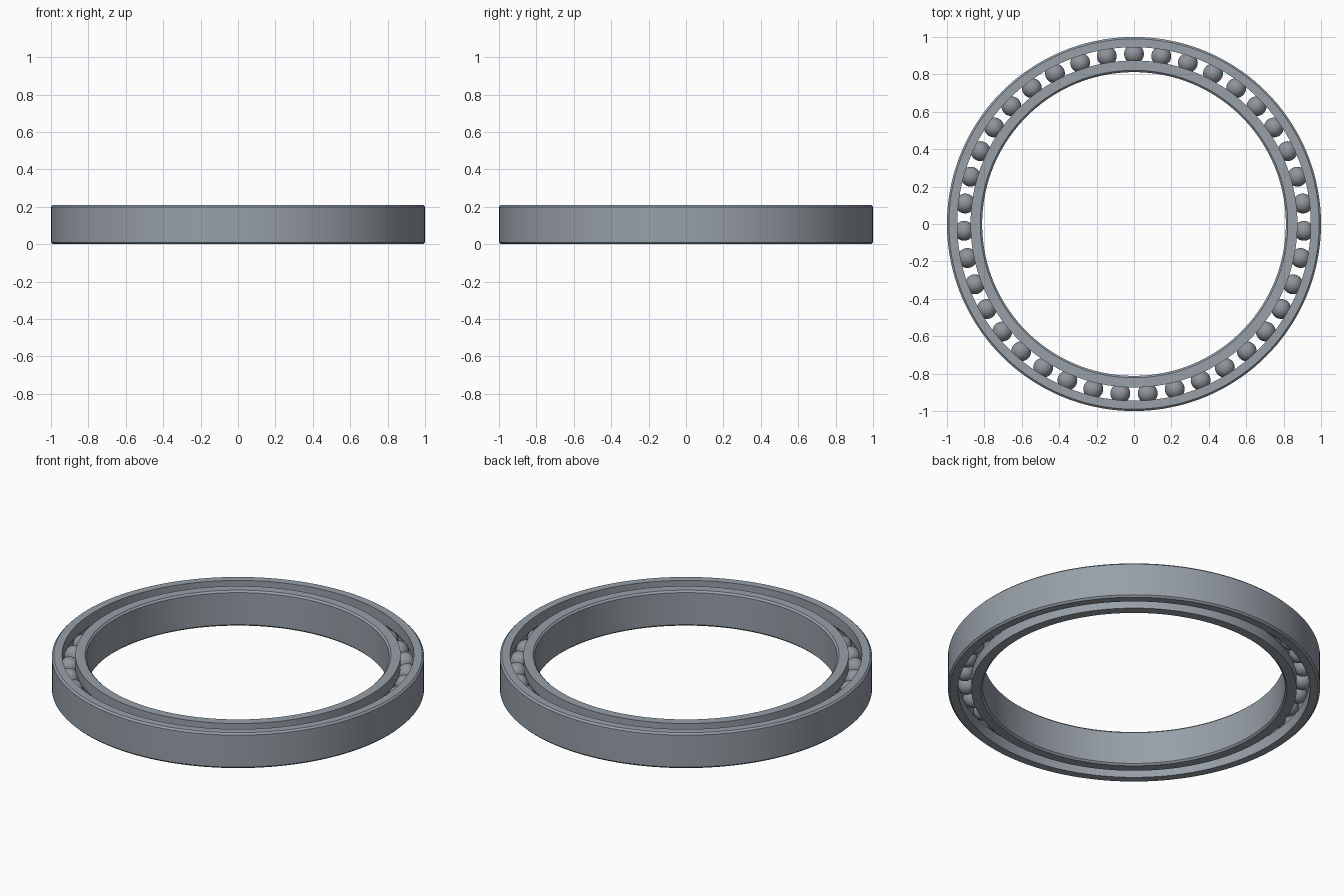
import bpy, bmesh, math
from mathutils import Matrix

if "Cube" in bpy.data.objects:
    bpy.data.objects.remove(bpy.data.objects["Cube"], do_unlink=True)

HEIGHT = 0.21
MID = HEIGHT / 2
CHAMFER = 0.01
PITCH = 0.909        # radius of the circle the balls run on
BALL = 0.053         # ball radius
BALL_COUNT = 39
SEGMENTS = 144


def material(name, colour):
    mat = bpy.data.materials.new(name)
    mat.use_nodes = True
    mat.diffuse_color = (*colour, 1)
    mat.node_tree.nodes["Principled BSDF"].inputs["Base Color"].default_value = (*colour, 1)
    return mat


def finish(bm, name, mat):
    bmesh.ops.recalc_face_normals(bm, faces=bm.faces)
    mesh = bpy.data.meshes.new(name)
    bm.to_mesh(mesh)
    bm.free()
    mesh.materials.append(mat)
    obj = bpy.data.objects.new(name, mesh)
    bpy.context.collection.objects.link(obj)
    bpy.ops.object.select_all(action="DESELECT")
    obj.select_set(True)
    bpy.context.view_layer.objects.active = obj
    bpy.ops.object.shade_smooth_by_angle(angle=math.radians(30))
    return obj


def race(name, wall, lip, mat):
    """Ring with a chamfered wall on one side and a ball groove on the lip side."""
    inward = math.copysign(CHAMFER, lip - wall)
    profile = [(wall + inward, 0), (wall, CHAMFER),
               (wall, HEIGHT - CHAMFER), (wall + inward, HEIGHT), (lip, HEIGHT)]
    # Round groove that holds the balls, from top to bottom
    side = math.copysign(1, lip - PITCH)
    opening = math.acos(abs(lip - PITCH) / BALL)
    steps = 10
    for i in range(steps + 1):
        a = opening * (1 - 2 * i / steps)
        profile.append((PITCH + side * BALL * math.cos(a), MID + BALL * math.sin(a)))
    profile.append((lip, 0))

    # Sweep the section round the axis
    bm = bmesh.new()
    loops = []
    for s in range(SEGMENTS):
        t = math.tau * s / SEGMENTS
        loops.append([bm.verts.new((r * math.cos(t), r * math.sin(t), z)) for r, z in profile])
    n = len(profile)
    for s in range(SEGMENTS):
        a, b = loops[s], loops[(s + 1) % SEGMENTS]
        for i in range(n):
            j = (i + 1) % n
            bm.faces.new((a[i], b[i], b[j], a[j]))
    return finish(bm, name, mat)


steel = material("brushed steel", (0.31, 0.35, 0.39))
ball_steel = material("ball steel", (0.28, 0.30, 0.325))

# Outer and inner rings
race("outer_ring", 1.0, 0.945, steel)
race("inner_ring", 0.812, 0.874, steel)

# Circle of balls, one of them straight at the back
bm = bmesh.new()
for k in range(BALL_COUNT):
    t = math.pi / 2 + math.tau * k / BALL_COUNT
    place = Matrix.Translation((PITCH * math.cos(t), PITCH * math.sin(t), MID))
    bmesh.ops.create_uvsphere(bm, u_segments=32, v_segments=16, radius=BALL, matrix=place)
finish(bm, "bearing_balls", ball_steel)
